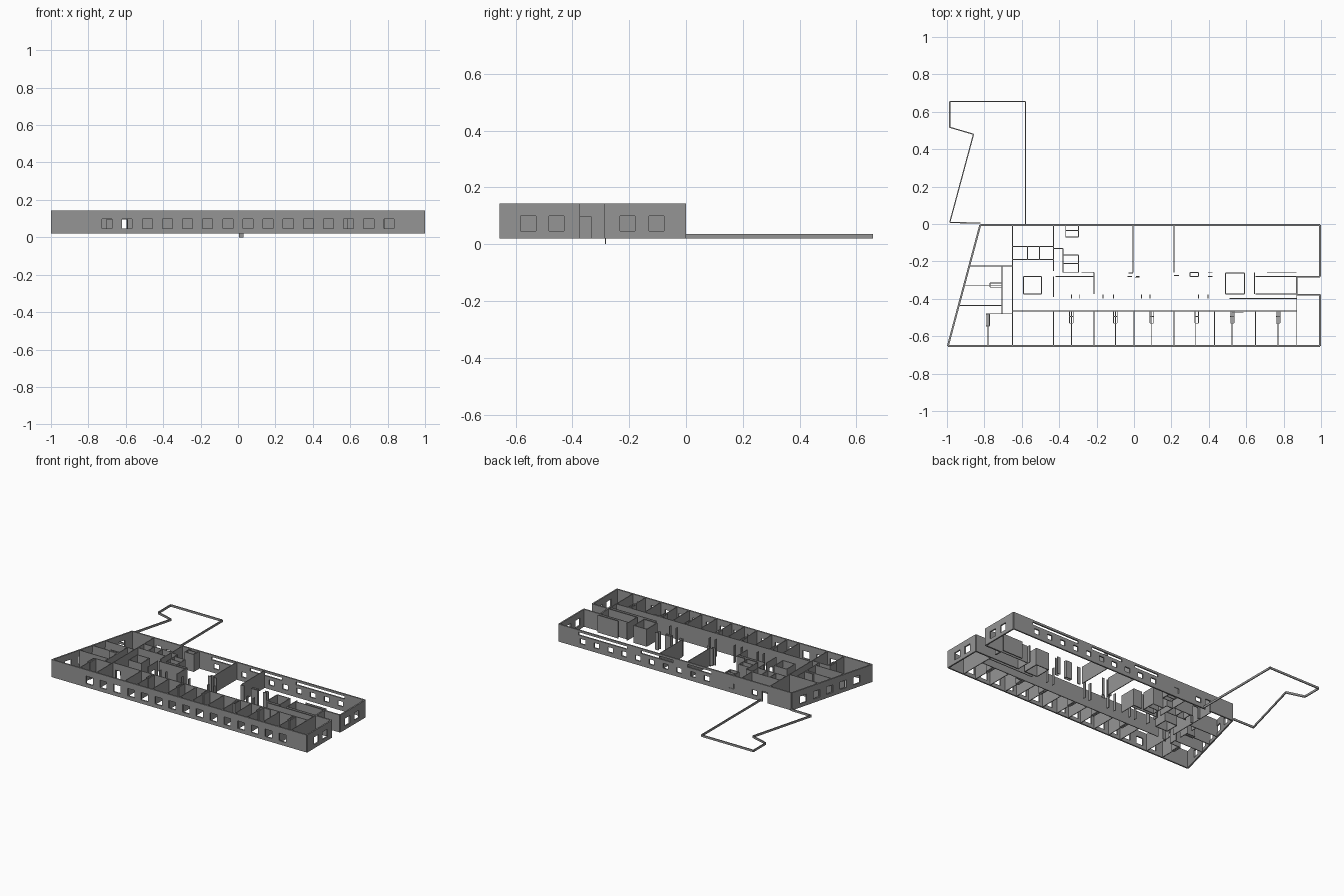
import bpy, bmesh
from mathutils import Vector

Z0, Z1 = 0.02, 0.143          # wall foot and head
WZ = (0.046, 0.099)           # window sill and head
DOOR = 0.095                  # door head

# Dark grey wall paint
paint = bpy.data.materials.new("dark_grey")
paint.diffuse_color = (0.3, 0.3, 0.3, 1)


def build(name, walls, thick, z0=Z0, z1=Z1):
    """walls: (start, end, openings); opening = (from, to, bottom, top) along the wall."""
    bm = bmesh.new()
    for a, b, holes in walls:
        a, b = Vector((*a, 0)), Vector((*b, 0))
        length, d = (b - a).length, (b - a).normalized()
        ss = sorted({0.0, length, *[h[0] for h in holes], *[h[1] for h in holes]})
        zs = sorted({z0, z1, *[h[2] for h in holes], *[h[3] for h in holes]})
        ss = [s for s in ss if 0 <= s <= length]
        grid = {}

        def vert(s, z):
            if (s, z) not in grid:
                p = a + d * s
                grid[s, z] = bm.verts.new((p.x, p.y, z))
            return grid[s, z]

        for s, t in zip(ss, ss[1:]):
            for u, v in zip(zs, zs[1:]):
                ms, mz = (s + t) / 2, (u + v) / 2
                if any(h[0] < ms < h[1] and h[2] < mz < h[3] for h in holes):
                    continue
                bm.faces.new([vert(s, u), vert(t, u), vert(t, v), vert(s, v)])
    me = bpy.data.meshes.new(name)
    bm.to_mesh(me)
    bm.free()
    me.materials.append(paint)
    ob = bpy.data.objects.new(name, me)
    bpy.context.collection.objects.link(ob)
    m = ob.modifiers.new("thickness", 'SOLIDIFY')
    m.thickness, m.offset, m.use_even_offset = thick, 0, True
    return ob


def win(c, w=0.054, z=WZ):
    return (c - w / 2, c + w / 2, *z)


def door(c, w=0.04):
    return (c - w / 2, c + w / 2, Z0, DOOR)


def H(y, x0, x1, *holes):
    return ((x0, y), (x1, y), holes)


def V(x, y0, y1, *holes):
    return ((x, y0), (x, y1), holes)


def box(x0, x1, y0, y1):
    return [H(y0, x0, x1), H(y1, x0, x1), V(x0, y0, y1), V(x1, y0, y1)]


# Outer walls
L, R, F, B, S = -0.995, 0.995, -0.652, -0.005, -0.822
xs = [-0.70 + 0.1076 * i for i in range(15)]
build("front_wall", [H(F, L, R, *[win(x - L) for x in xs])], 0.01)
small = (0.05, 0.085)
back = [win(x - S, 0.04, small) for x in xs[5:]]
back += [win(-0.355 - S, 0.04, small), win(-0.535 - S, 0.04, small), door(-0.615 - S)]
back += [(x0 - S, x1 - S, 0.108, 0.128) for x0, x1 in ((-0.2, -0.01), (0.1, 0.35), (0.46, 0.84))]
build("back_wall", [H(B, S, R, *back)], 0.01)
build("left_slanted_wall", [((L, F), (S, B), [win(0.13 + 0.112 * i) for i in range(5)])], 0.01)
build("right_walls", [V(R, F, -0.378, win(0.097), win(0.196)),
                      V(R, -0.282, B, win(0.076), win(0.178))], 0.01)
build("entrance_recess", [H(-0.378, 0.87, R), H(-0.282, 0.87, R),
                          V(0.87, -0.378, -0.282, door(0.025))], 0.01)

# Office row along the front
dividers = [-0.43, -0.335, -0.215, -0.1, 0, 0.095, 0.215, 0.33, 0.43, 0.525, 0.65, 0.77]
C = -0.465
build("corridor_wall", [H(C, -0.65, 0.87, door(-0.61 + 0.65))], 0.005)
build("office_dividers", [V(x, F, C) for x in dividers + [-0.65]] + [V(0.87, F, -0.378)], 0.005)
niches = []
for x in (-0.335, -0.1, 0.095, 0.335, 0.525, 0.77):
    niches += [V(x - 0.01, -0.53, C), V(x + 0.01, -0.53, C),
               H(-0.53, x - 0.01, x + 0.01), H(-0.495, x - 0.01, x + 0.01)]
build("office_niches", niches + [H(-0.475, 0.525, 0.585)], 0.004)

# Rooms at the slanted end
build("end_rooms", [
    V(-0.65, C, B, door(0.06)),
    H(-0.225, -0.88, -0.65), H(-0.33, -0.908, -0.705), H(-0.435, -0.937, -0.705),
    V(-0.705, -0.48, -0.225, door(0.08), door(0.19)),
    H(-0.48, -0.787, -0.65, door(0.1)), V(-0.78, F, -0.48),
    *box(-0.77, -0.705, -0.338, -0.315), *box(-0.79, -0.772, -0.545, -0.482)], 0.005)

# Stair, toilets and shaft rooms
build("service_rooms", [
    H(-0.12, -0.65, -0.43, door(0.04)), H(-0.19, -0.65, -0.43, door(0.04)),
    V(-0.57, -0.19, -0.12), V(-0.505, -0.19, -0.12),
    V(-0.43, -0.25, B), V(-0.43, -0.39, -0.28, door(0.055)),
    H(-0.13, -0.43, -0.38), V(-0.38, -0.255, -0.13),
    *box(-0.365, -0.297, -0.07, B), H(-0.035, -0.365, -0.297),
    *box(-0.38, -0.297, -0.258, -0.165), H(-0.212, -0.38, -0.297),
    H(-0.28, -0.42, -0.215), V(-0.215, -0.375, -0.258), H(-0.258, -0.28, -0.215)], 0.005)
build("left_shaft", box(-0.59, -0.495, -0.375, -0.28), 0.006)
build("right_shaft", box(0.49, 0.59, -0.375, -0.262), 0.006)
build("entrance_rooms", [
    H(-0.28, 0.65, 0.87), H(-0.258, 0.71, 0.87), H(-0.375, 0.65, 0.87),
    H(-0.398, 0.51, 0.87), V(0.645, -0.375, -0.26)], 0.005)

# Large open rooms at the back
build("hall_dividers", [V(-0.005, -0.26, B), V(0.213, -0.26, B)], 0.005)
posts = [H(-0.28, -0.035, -0.01), H(-0.262, -0.03, -0.005), H(-0.28, 0.01, 0.03),
         H(-0.275, 0.215, 0.24), H(-0.28, 0.395, 0.42), H(-0.258, 0.395, 0.42),
         *box(0.3, 0.345, -0.28, -0.26)]
posts += [V(x, -0.398, -0.378) for x in
          (-0.335, -0.29, -0.165, -0.11, 0.04, 0.085, 0.345, 0.395)]
build("corridor_posts", posts, 0.005)

# Low terrace parapet
path = [(S, 0.005), (-0.985, 0.008), (-0.858, 0.48), (-0.985, 0.517),
        (-0.985, 0.655), (-0.58, 0.655), (-0.58, 0)]
build("terrace_parapet", [(p, q, []) for p, q in zip(path, path[1:])], 0.006, 0.02, 0.035)

# Small foot plate below the floor line
build("foot_plate", [H(-0.284, 0.005, 0.03)], 0.003, 0.0, 0.02)
